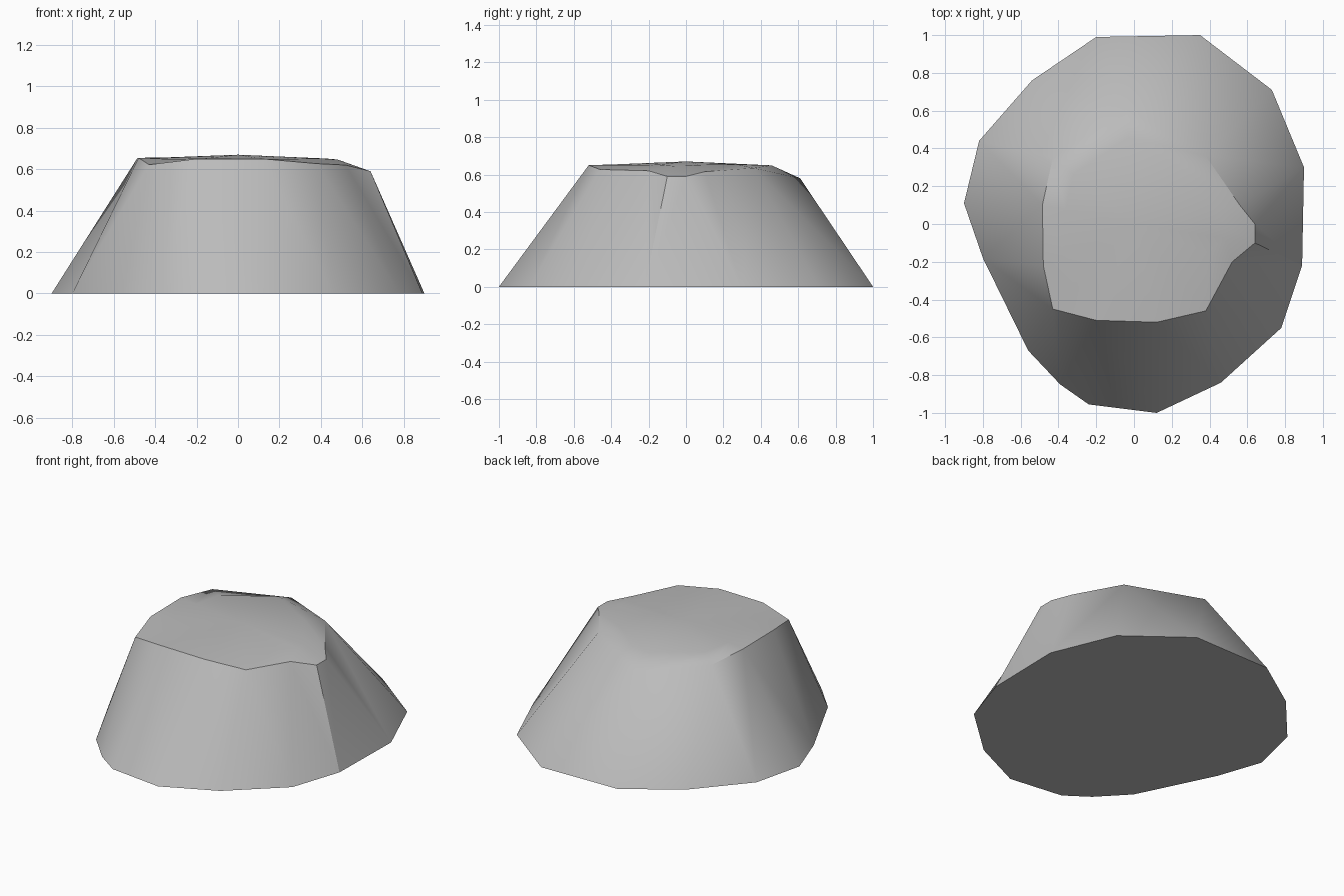
import bpy
import bmesh
import math

if "Cube" in bpy.data.objects:
    bpy.data.objects.remove(bpy.data.objects["Cube"], do_unlink=True)

stone = bpy.data.materials.new("stone grey")
stone.use_nodes = True
grey = (0.5, 0.5, 0.5, 1)
stone.diffuse_color = grey
stone.node_tree.nodes["Principled BSDF"].inputs["Base Color"].default_value = grey

# Ground outline and chipped upper rim, both counter-clockwise from the left side
base_outline = [(.9, .3), (.73, .71), (.35, 1), (-.2, .99), (-.54, .76), (-.82, .44),
                (-.9, .11), (-.8, -.18), (-.56, -.67), (-.39, -.85), (-.24, -.955),
                (.12, -1), (.46, -.84), (.78, -.55), (.89, -.22)]
rim_outline = [(.64, 0, .59), (.56, .1, .615), (.38, .36, .635), (-.04, .61, .58),
               (-.43, .35, .63), (-.485, .1, .655), (-.48, -.22, .655),
               (-.43, -.45, .622), (-.2, -.51, .65), (.12, -.52, .65),
               (.38, -.46, .627), (.52, -.2, .62), (.64, -.1, .59)]

bm = bmesh.new()


def ring(points):
    return [bm.verts.new(p) for p in points]


def turn(verts, i):
    """Angle of a ring vertex about the vertical axis, growing past a full turn."""
    v = verts[i % len(verts)].co
    return math.atan2(v.y, v.x) % math.tau + math.tau * (i // len(verts))


def by_angle(verts):
    return sorted(verts, key=lambda v: math.atan2(v.co.y, v.co.x) % math.tau)


def zip_rings(lower, upper):
    """Join two rings of different counts with triangles, following the angle."""
    lower, upper = by_angle(lower), by_angle(upper)
    i = j = 0
    while i < len(lower) or j < len(upper):
        a, b = lower[i % len(lower)], upper[j % len(upper)]
        step_lower = j == len(upper) or (
            i < len(lower) and turn(lower, i + 1) <= turn(upper, j + 1))
        if step_lower:
            i += 1
            c = lower[i % len(lower)]
        else:
            j += 1
            c = upper[j % len(upper)]
        bm.faces.new((a, c, b))


base = ring((x, y, 0) for x, y in base_outline)
rim = ring(rim_outline)

# Gently domed top: a crest ring inside the rim, then a centre point
crest = ring((.75 * x, .75 * y, .67 - .1 * (.75 * math.hypot(x, y)) ** 2)
             for x, y, z in rim_outline)
peak = bm.verts.new((0, 0, .67))

bm.faces.new(list(reversed(base)))
zip_rings(base, rim)
for k in range(len(rim)):
    n = (k + 1) % len(rim)
    bm.faces.new((rim[k], rim[n], crest[n], crest[k]))
    bm.faces.new((crest[k], crest[n], peak))
bmesh.ops.recalc_face_normals(bm, faces=bm.faces)

mesh = bpy.data.meshes.new("rock")
bm.to_mesh(mesh)
bm.free()
mesh.materials.append(stone)
rock = bpy.data.objects.new("rock", mesh)
bpy.context.collection.objects.link(rock)

# Soft facets with crisp rim and ground edges
bpy.ops.object.select_all(action="DESELECT")
rock.select_set(True)
bpy.context.view_layer.objects.active = rock
bpy.ops.object.shade_smooth_by_angle(angle=math.radians(40))
